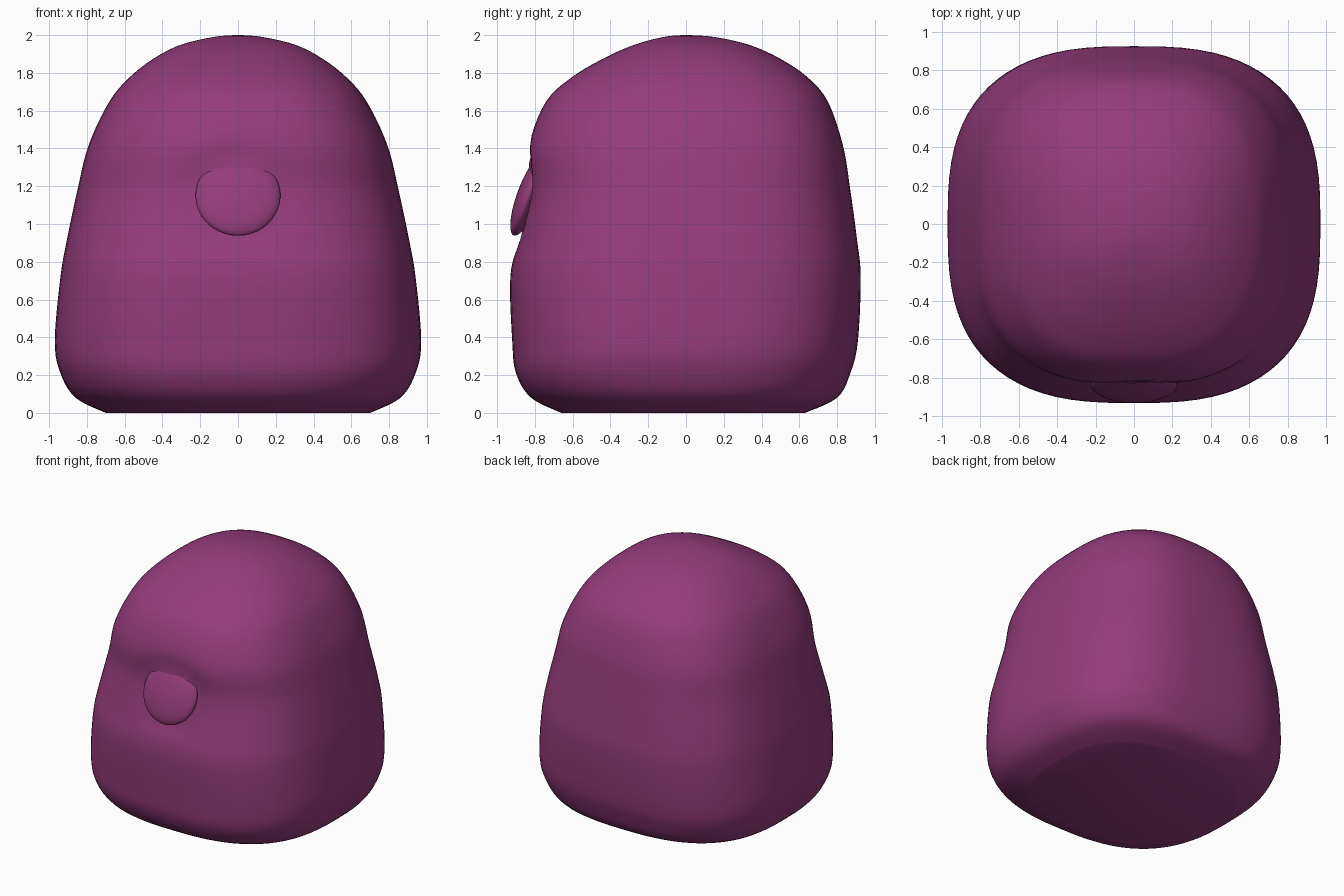
import bpy, bmesh, math
from mathutils import Vector

if "Cube" in bpy.data.objects:
    bpy.data.objects.remove(bpy.data.objects["Cube"])

mat = bpy.data.materials.new("purple")
mat.diffuse_color = (0.30, 0.045, 0.20, 1)
mat.use_nodes = True
mat.node_tree.nodes["Principled BSDF"].inputs["Base Color"].default_value = mat.diffuse_color

# Body profile: height, half width, front depth, back depth, squareness
KEYS = [(0.00, 0.70, 0.66, 0.63, 2.6), (0.08, 0.86, 0.82, 0.80, 2.7),
        (0.21, 0.94, 0.90, 0.87, 2.8), (0.38, 0.97, 0.92, 0.91, 2.8),
        (0.72, 0.94, 0.93, 0.925, 2.8), (0.92, 0.905, 0.885, 0.905, 2.8),
        (1.18, 0.85, 0.835, 0.87, 2.7), (1.42, 0.79, 0.83, 0.83, 2.7),
        (1.65, 0.68, 0.74, 0.75, 2.6), (1.78, 0.57, 0.60, 0.64, 2.5),
        (1.88, 0.44, 0.43, 0.49, 2.4), (1.95, 0.30, 0.27, 0.33, 2.3),
        (1.99, 0.13, 0.12, 0.15, 2.1), (2.00, 0.02, 0.02, 0.02, 2.0)]
SEG, SUB = 80, 5
NOSE_Z = 1.15


def spline(a, b, c, d, t):
    return 0.5 * (2 * b + (c - a) * t + (2 * a - 5 * b + 4 * c - d) * t * t
                  + (3 * b - a - 3 * c + d) * t ** 3)


def rings():
    n = len(KEYS)
    for i in range(n - 1):
        four = [KEYS[max(0, min(n - 1, i + k))] for k in (-1, 0, 1, 2)]
        for s in range(SUB):
            yield [spline(*v, s / SUB) for v in zip(*four)]
    yield KEYS[-1]


def point(ring, j):
    z, w, front, back, p = ring
    a = 2 * math.pi * j / SEG
    c, s = math.cos(a), math.sin(a)
    x = w * math.copysign(abs(c) ** (2 / p), c)
    y = (back if s > 0 else front) * math.copysign(abs(s) ** (2 / p), s)
    # shallow groove pressed around the nose
    if y < -0.5:
        r = math.hypot(x, z - NOSE_Z)
        y += 0.02 * math.exp(-((r - 0.23) / 0.05) ** 2)
    return Vector((x, y, max(0, min(2, z))))


def finish(obj, angle):
    obj.data.materials.append(mat)
    bpy.ops.object.select_all(action='DESELECT')
    obj.select_set(True)
    bpy.context.view_layer.objects.active = obj
    bpy.ops.object.shade_smooth_by_angle(angle=math.radians(angle))


# Body: lofted rounded-square rings, closed at both ends
bm = bmesh.new()
loops = [[bm.verts.new(point(r, j)) for j in range(SEG)] for r in rings()]
for lo, hi in zip(loops, loops[1:]):
    for j in range(SEG):
        k = (j + 1) % SEG
        bm.faces.new((lo[j], lo[k], hi[k], hi[j]))
bm.faces.new(loops[0][::-1])
bm.faces.new(loops[-1])
bmesh.ops.recalc_face_normals(bm, faces=bm.faces)
mesh = bpy.data.meshes.new("body")
bm.to_mesh(mesh)
bm.free()
body = bpy.data.objects.new("body", mesh)
bpy.context.collection.objects.link(body)
finish(body, 60)

# Nose: flattened ball leaning back into the face at its top
bpy.ops.mesh.primitive_uv_sphere_add(segments=40, ring_count=20, radius=1,
                                     location=(0, -0.835, NOSE_Z),
                                     rotation=(math.radians(-20), 0, 0))
nose = bpy.context.object
nose.name = "nose"
nose.scale = (0.225, 0.06, 0.225)
finish(nose, 60)
